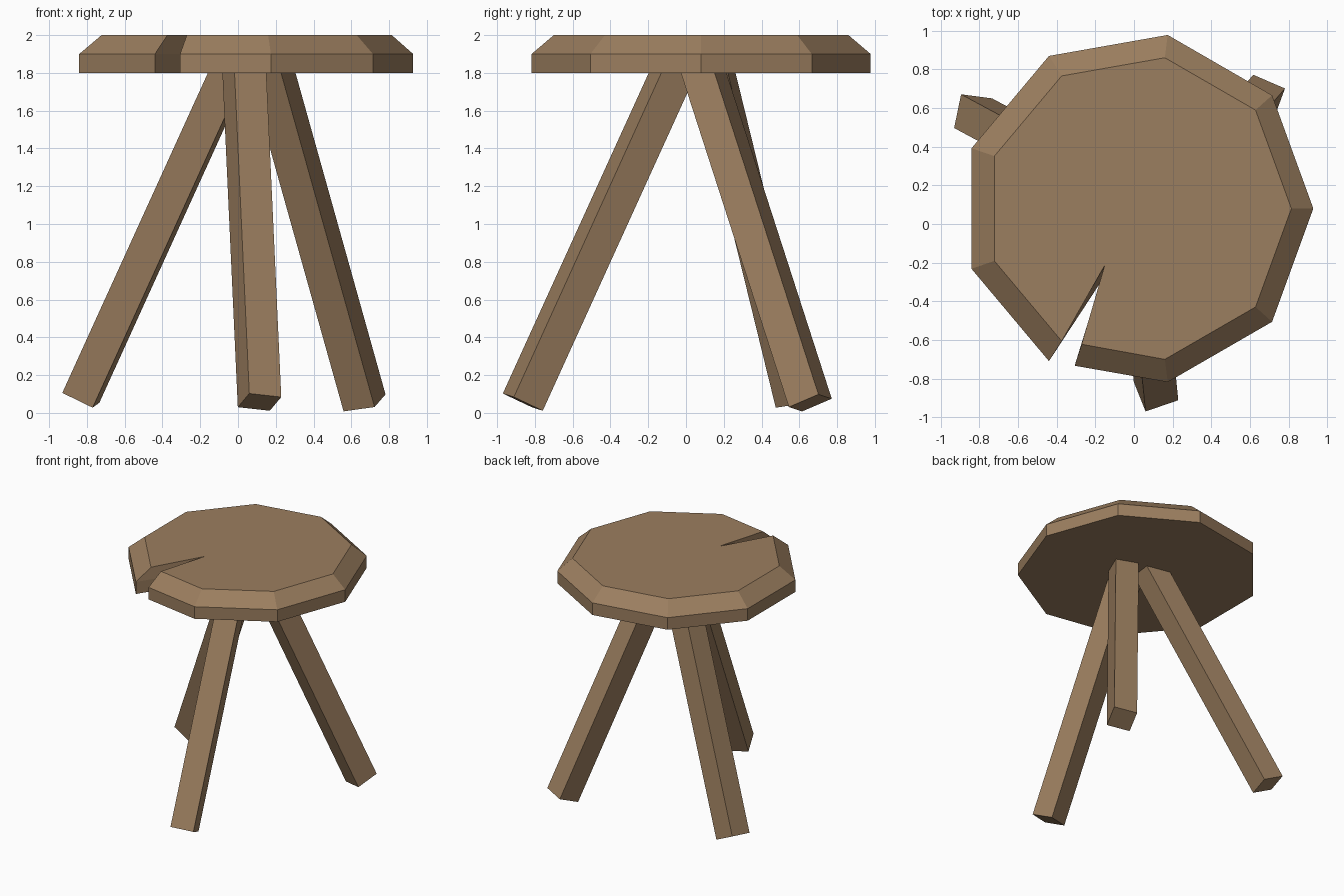
import bpy, bmesh, math
from mathutils import Vector

if "Cube" in bpy.data.objects:
    bpy.data.objects.remove(bpy.data.objects["Cube"])

wood = bpy.data.materials.new("wood")
wood.diffuse_color = (0.33, 0.21, 0.115, 1)
wood.use_nodes = True
wood.node_tree.nodes["Principled BSDF"].inputs["Base Color"].default_value = wood.diffuse_color


def finish(name, bm):
    bmesh.ops.recalc_face_normals(bm, faces=bm.faces)
    mesh = bpy.data.meshes.new(name)
    bm.to_mesh(mesh)
    bm.free()
    mesh.materials.append(wood)
    obj = bpy.data.objects.new(name, mesh)
    bpy.context.collection.objects.link(obj)


def loft(name, rings):
    """Skin a stack of matching closed rings and cap both ends."""
    bm = bmesh.new()
    loops = [[bm.verts.new(p) for p in ring] for ring in rings]
    n = len(loops[0])
    for low, high in zip(loops, loops[1:]):
        for i in range(n):
            j = (i + 1) % n
            bm.faces.new((low[i], low[j], high[j], high[i]))
    bm.faces.new(loops[0][::-1])
    bm.faces.new(loops[-1])
    finish(name, bm)


# Seat: nine-sided slab with a bevelled top and a split in the rim
def seat_ring(cx, radius, z, split):
    ring = []
    for k in range(9):
        a = math.radians(280 + 40 * k)
        ring.append((cx + radius * math.cos(a), 0.08 + radius * math.sin(a), z))
    return ring + [(x, y, z) for x, y in split]


rim_split = [(-0.175, -0.305), (-0.307, -0.733)]
top_split = [(-0.152, -0.215), (-0.271, -0.622)]
loft("seat", [seat_ring(0.016, 0.9115, 1.8, rim_split),
              seat_ring(0.016, 0.9115, 1.9, rim_split),
              seat_ring(0.022, 0.792, 2.0, top_split)])


# Legs: square beams, tilted and twisted, cut square to their axis
def leg(name, foot, lean, side, width=0.18, top=1.88):
    axis = Vector((lean[0], lean[1], 1))
    start = Vector(foot)
    end = start + axis * (top - start.z)
    axis.normalize()
    u = Vector(side)
    u = (u - axis * u.dot(axis)).normalized()
    v = axis.cross(u)
    h = width / 2
    corners = [u * a * h + v * b * h for a, b in ((-1, -1), (1, -1), (1, 1), (-1, 1))]
    loft(name, [[p + c for c in corners] for p in (start, end)])


leg("front_leg", (0.114, -0.864, 0.057), (-0.046, 0.455), (0.17, 0.058, -0.02))
leg("back_right_leg", (0.67, 0.658, 0.053), (-0.28, -0.323), (0.163, -0.073, 0.03))
leg("back_left_leg", (-0.832, 0.573, 0.08), (0.455, -0.245), (0.036, 0.181, 0.025))
